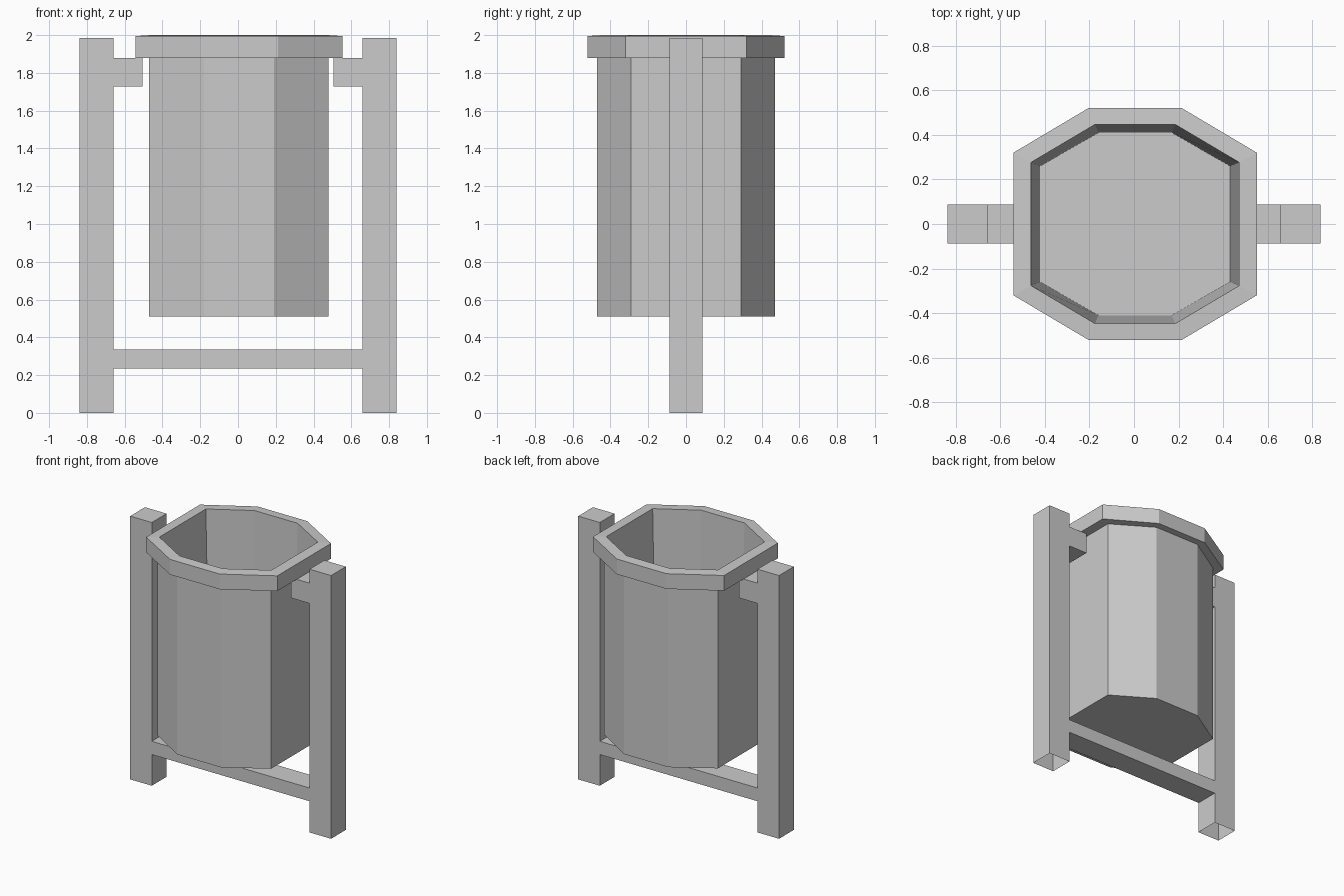
import bpy
import bmesh

cube = bpy.data.objects.get("Cube")
if cube:
    bpy.data.objects.remove(cube, do_unlink=True)

grey = bpy.data.materials.new("plain grey")
grey.use_nodes = True
grey.diffuse_color = (0.6, 0.6, 0.6, 1)
grey.node_tree.nodes["Principled BSDF"].inputs["Base Color"].default_value = (0.6, 0.6, 0.6, 1)


def finish(bm, name):
    bmesh.ops.recalc_face_normals(bm, faces=bm.faces)
    mesh = bpy.data.meshes.new(name)
    bm.to_mesh(mesh)
    bm.free()
    mesh.materials.append(grey)
    obj = bpy.data.objects.new(name, mesh)
    bpy.context.collection.objects.link(obj)
    return obj


def octagon(bm, half_x, front_x, half_y, side_y, z, shift=0.005):
    """Ring of eight vertices, symmetric about both axes."""
    quarter = [(half_x, side_y), (front_x, half_y)]
    half = quarter + [(-x, y) for x, y in reversed(quarter)]
    ring = half + [(-x, -y) for x, y in half]
    return [bm.verts.new((x + shift, y, z)) for x, y in ring]


# Bin: one skin from the underside, over the rim and down to the inner floor
bm = bmesh.new()
body = (0.475, 0.185, 0.47, 0.29)
rim = (0.547, 0.207, 0.522, 0.32)
rings = [
    octagon(bm, *body, 0.51),
    octagon(bm, *body, 1.88),
    octagon(bm, *rim, 1.88),
    octagon(bm, *rim, 1.995),
    octagon(bm, 0.467, 0.18, 0.447, 0.277, 2.0),
    octagon(bm, 0.427, 0.165, 0.41, 0.26, 0.55),
]
for low, high in zip(rings, rings[1:]):
    for i in range(8):
        j = (i + 1) % 8
        bm.faces.new((low[i], low[j], high[j], high[i]))
bm.faces.new(rings[0])
bm.faces.new(rings[-1])
finish(bm, "bin")

# Frame: two posts, their brackets and the crossbar as one extruded outline
bm = bmesh.new()
outer, inner, tip, depth = 0.838, 0.658, 0.505, 0.088
right_half = [(inner, 0.235), (inner, 0), (outer, 0), (outer, 1.985), (inner, 1.985),
              (inner, 1.88), (tip, 1.88), (tip, 1.727), (inner, 1.727), (inner, 0.335)]
outline = right_half + [(-x, z) for x, z in reversed(right_half)]
front = bm.faces.new([bm.verts.new((x, -depth, z)) for x, z in outline])
moved = bmesh.ops.extrude_face_region(bm, geom=[front], use_keep_orig=True)["geom"]
for v in moved:
    if isinstance(v, bmesh.types.BMVert):
        v.co.y = depth
bmesh.ops.recalc_face_normals(bm, faces=bm.faces)
# The posts are hollow underneath
feet = [f for f in bm.faces if max(v.co.z for v in f.verts) < 0.01]
bmesh.ops.delete(bm, geom=feet, context='FACES')
finish(bm, "frame")
